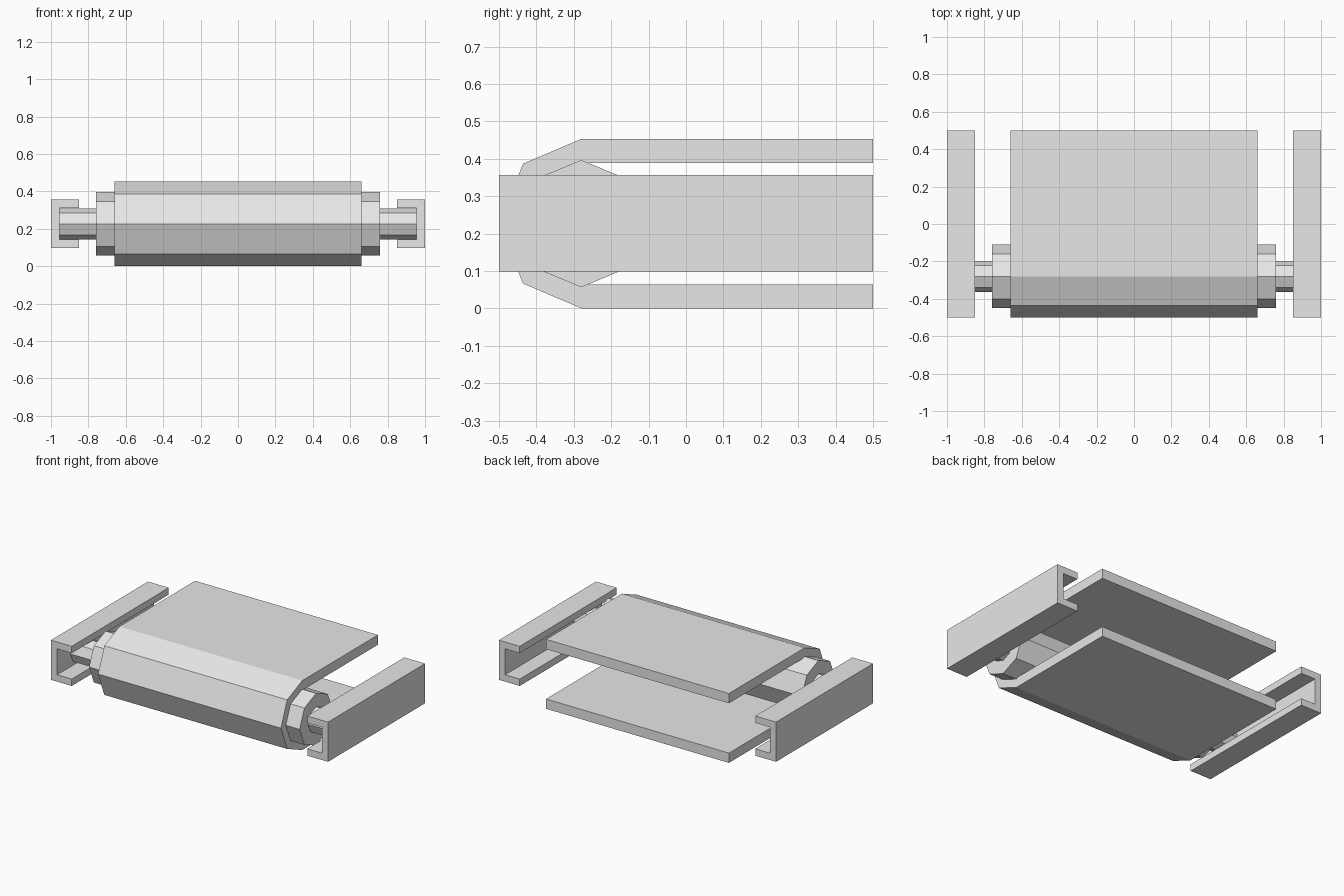
import bpy, bmesh, math

if "Cube" in bpy.data.objects:
    bpy.data.objects.remove(bpy.data.objects["Cube"], do_unlink=True)

AXLE_Y, AXLE_Z = -0.28, 0.2265

grey = bpy.data.materials.new("light_grey")
grey.use_nodes = True
grey.diffuse_color = (0.8, 0.8, 0.8, 1)
grey.node_tree.nodes["Principled BSDF"].inputs["Base Color"].default_value = grey.diffuse_color


def extrude_profile(name, points, origin, direction):
    """Flat profile face swept along a direction into a solid."""
    bm = bmesh.new()
    face = bm.faces.new([bm.verts.new(origin(a, b)) for a, b in points])
    swept = bmesh.ops.extrude_face_region(bm, geom=[face])["geom"]
    verts = [v for v in swept if isinstance(v, bmesh.types.BMVert)]
    bmesh.ops.translate(bm, verts=verts, vec=direction)
    bmesh.ops.recalc_face_normals(bm, faces=bm.faces[:])
    mesh = bpy.data.meshes.new(name)
    bm.to_mesh(mesh)
    bm.free()
    mesh.materials.append(grey)
    obj = bpy.data.objects.new(name, mesh)
    bpy.context.collection.objects.link(obj)
    return obj


def along_x(name, points, half):
    return extrude_profile(name, points, lambda y, z: (-half, y, z), (2 * half, 0, 0))


def octagon(radius):
    return [(AXLE_Y + radius * math.cos(i * math.pi / 4),
             AXLE_Z + radius * math.sin(i * math.pi / 4)) for i in range(8)]


# Belt: upper and lower runs joined by a faceted wrap around the drum
def belt_side(radius_z, radius_y):
    path = [(0.5, AXLE_Z + radius_z)]
    for i in range(5):
        a = math.pi / 2 + i * math.pi / 4
        path.append((AXLE_Y + radius_y * math.cos(a), AXLE_Z + radius_z * math.sin(a)))
    return path + [(0.5, AXLE_Z - radius_z)]


outer = belt_side(0.2265, 0.22)
inner = belt_side(0.1625, 0.16)
along_x("belt", outer + inner[::-1], 0.66)

# Drum and its shaft
along_x("drum", octagon(0.17), 0.76)
along_x("shaft", octagon(0.083), 0.955)

# C-channel side rails, open towards the middle
bottom, top, wall = 0.098, 0.357, 0.045
channel = [(0.85, bottom), (1, bottom), (1, top), (0.85, top),
           (0.85, top - wall), (1 - wall, top - wall),
           (1 - wall, bottom + wall), (0.85, bottom + wall)]
for name, side in (("left_rail", 1), ("right_rail", -1)):
    extrude_profile(name, channel, lambda x, z: (side * x, -0.5, z), (0, 1, 0))
